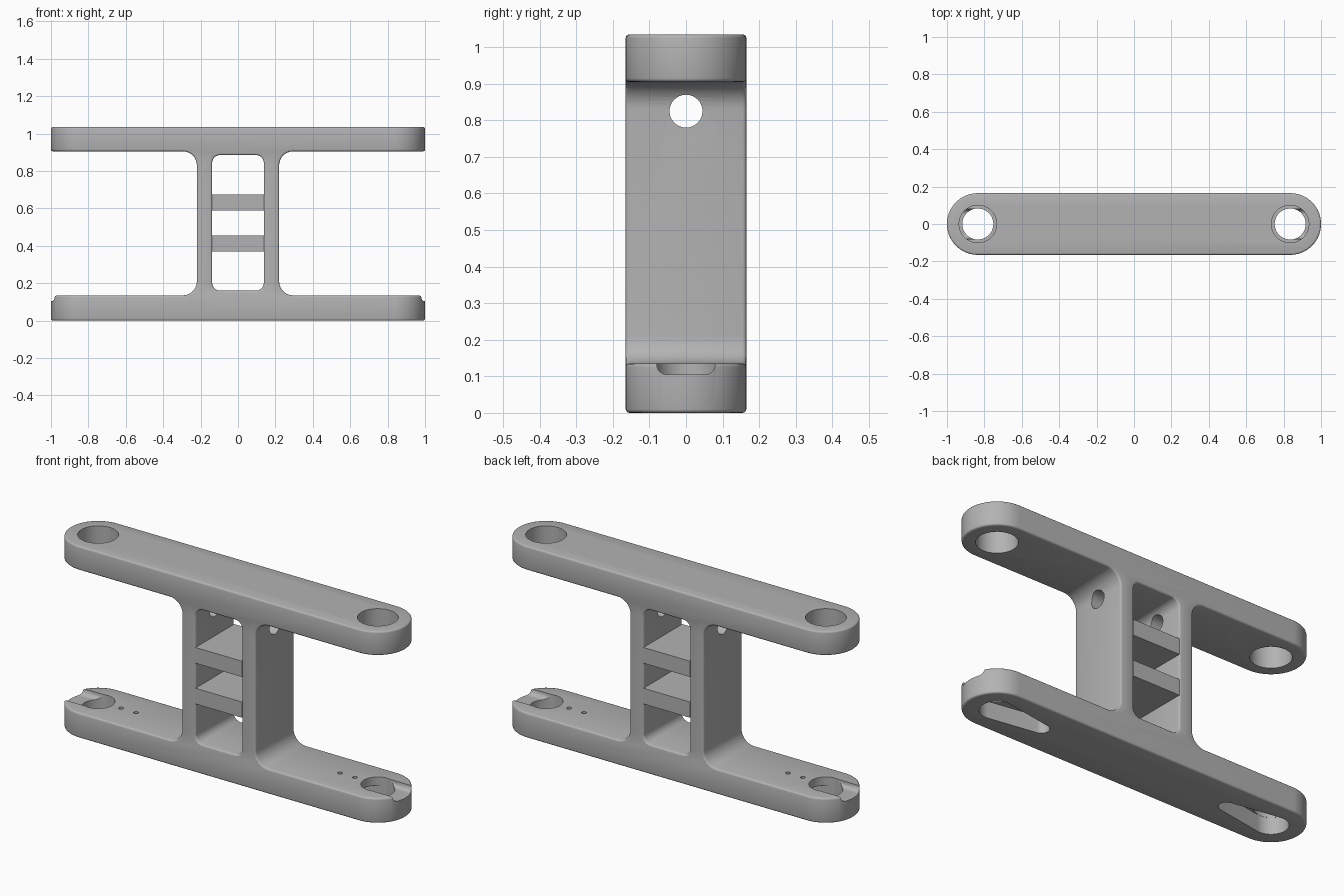
import bpy, bmesh
from math import sin, cos, pi, radians
from mathutils import Vector

cube = bpy.data.objects.get("Cube")
if cube:
    bpy.data.objects.remove(cube, do_unlink=True)

grey = bpy.data.materials.new("satin_grey")
grey.use_nodes = True
colour = (0.45, 0.45, 0.45, 1)
grey.diffuse_color = colour
grey.node_tree.nodes["Principled BSDF"].inputs["Base Color"].default_value = colour

HALF_W, END_X = 0.165, 0.835      # half width and bore centres
BEAM, TOP_Z, TOTAL = 0.135, 0.905, 1.035


def prism(name, outline, lo, hi, axis="z"):
    """Extrude a 2D outline along z, y or x."""
    place = {"z": lambda a, b, c: (a, b, c),
             "y": lambda a, b, c: (a, c, b),
             "x": lambda a, b, c: (c, a, b)}[axis]
    bm = bmesh.new()
    face = bm.faces.new([bm.verts.new(place(a, b, lo)) for a, b in outline])
    ext = bmesh.ops.extrude_face_region(bm, geom=[face])
    shift = Vector(place(0, 0, hi - lo))
    bmesh.ops.translate(bm, vec=shift,
                        verts=[v for v in ext["geom"] if isinstance(v, bmesh.types.BMVert)])
    bmesh.ops.recalc_face_normals(bm, faces=bm.faces)
    mesh = bpy.data.meshes.new(name)
    bm.to_mesh(mesh)
    bm.free()
    mesh.materials.append(grey)
    obj = bpy.data.objects.new(name, mesh)
    bpy.context.collection.objects.link(obj)
    return obj


def rounded(points, segs=10):
    """Polygon of (a, b, radius) with circular corners."""
    out = []
    for i, (a, b, r) in enumerate(points):
        p = Vector((a, b))
        if r == 0:
            out.append(tuple(p))
            continue
        u = (Vector(points[i - 1][:2]) - p).normalized()
        v = (Vector(points[(i + 1) % len(points)][:2]) - p).normalized()
        centre = p + (u + v) * r       # right-angled corners
        for k in range(segs + 1):
            t = k / segs * pi / 2
            out.append(tuple(centre - v * r * cos(t) - u * r * sin(t)))
    return out


def box(x0, x1, z0, z1, r=0):
    return rounded([(x0, z0, r), (x1, z0, r), (x1, z1, r), (x0, z1, r)])


def circle(x, y, r, n=48):
    return [(x + r * cos(2 * pi * k / n), y + r * sin(2 * pi * k / n)) for k in range(n)]


def hull(x0, r0, x1, r1, n=24):
    """Outline wrapped round two circles on the x axis, x0 < x1."""
    tilt = math_asin((r1 - r0) / (x1 - x0))
    out = []
    for cx, r, start, span in ((x1, r1, -pi / 2 - tilt, pi + 2 * tilt),
                               (x0, r0, pi / 2 + tilt, pi - 2 * tilt)):
        out += [(cx + r * cos(start + span * k / n), r * sin(start + span * k / n))
                for k in range(n + 1)]
    return out


def math_asin(v):
    from math import asin
    return asin(v)


def bake(obj):
    """Apply the modifiers."""
    deps = bpy.context.evaluated_depsgraph_get()
    mesh = bpy.data.meshes.new_from_object(obj.evaluated_get(deps))
    obj.modifiers.clear()
    obj.data = mesh


def boolean(obj, tool, operation="DIFFERENCE"):
    mod = obj.modifiers.new("cut", "BOOLEAN")
    mod.operation, mod.solver, mod.object = operation, "EXACT", tool
    bake(obj)
    bpy.data.objects.remove(tool, do_unlink=True)


# Frame: H-shaped front profile trimmed to a round-ended plan
right = [(1.1, 0, 0), (1.1, BEAM, 0), (0.22, BEAM, 0.075),
         (0.22, TOP_Z, 0.075), (1.1, TOP_Z, 0), (1.1, TOTAL, 0)]
left = [(-x, z, r) for x, z, r in reversed(right)]
frame = prism("frame", rounded(right + left), -0.3, 0.3, "y")
boolean(frame, prism("window_cutter", box(-0.138, 0.138, 0.16, 0.885, 0.042), -0.4, 0.4, "y"))
boolean(frame, prism("plan_cutter", hull(-END_X, HALF_W, END_X, HALF_W, 40), -0.1, 1.2), "INTERSECT")

# Softened outer edges
bevel = frame.modifiers.new("soft_edges", "BEVEL")
bevel.width, bevel.segments = 0.01, 3
bevel.limit_method, bevel.angle_limit = "ANGLE", radians(40)
bevel.use_clamp_overlap = False
bake(frame)

# Cross hole through both uprights
boolean(frame, prism("cross_hole_cutter", circle(0, 0.825, 0.045), -0.4, 0.4, "x"))

# Bores, cable grooves, underside slots and pin holes at both ends
for side in (-1, 1):
    x = side * END_X
    boolean(frame, prism("upper_bore_cutter", circle(x, 0, 0.1), 0.8, 1.2))
    boolean(frame, prism("lower_bore_cutter", circle(x, 0, 0.083), -0.1, 0.3))
    groove = rounded([(-0.08, 0.105, 0.028), (0.08, 0.105, 0.028), (0.08, 0.2, 0), (-0.08, 0.2, 0)])
    boolean(frame, prism("groove_cutter", groove, *sorted((x, side * 1.1)), "x"))
    ends = (0.565, 0.04, END_X, 0.084)
    slot = [(side * a, b) for a, b in hull(*ends)]
    boolean(frame, prism("slot_cutter", slot, -0.1, 0.09))
    for offset in (0.137, 0.226):
        boolean(frame, prism("pin_cutter", circle(x - side * offset, 0, 0.012, 16), 0.05, 0.2))

# Two shelves between the uprights
shelves = [prism(name, box(-0.14, 0.14, z, z + 0.085), -HALF_W, HALF_W, "y")
           for name, z in (("lower_shelf", 0.37), ("upper_shelf", 0.59))]

# Smooth curves, sharp edges
bpy.ops.object.select_all(action="DESELECT")
for obj in [frame] + shelves:
    obj.select_set(True)
bpy.context.view_layer.objects.active = frame
bpy.ops.object.shade_smooth_by_angle(angle=radians(35))
